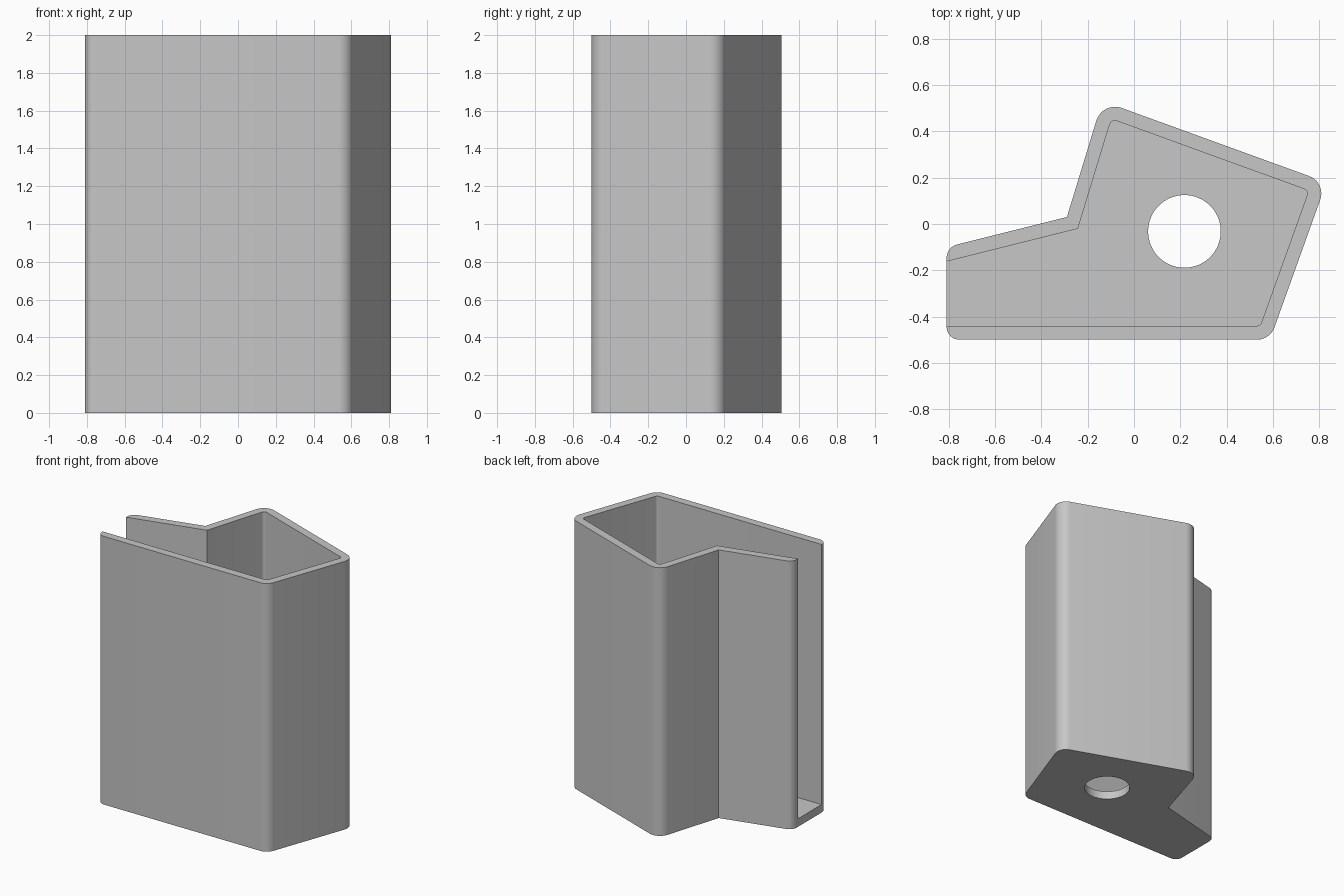
import bpy, math
from mathutils import Vector

cube = bpy.data.objects.get("Cube")
if cube:
    bpy.data.objects.remove(cube, do_unlink=True)

WALL = 0.06
HEIGHT = 2.0

grey = bpy.data.materials.new("plain grey")
grey.use_nodes = True
grey.diffuse_color = (0.57, 0.57, 0.57, 1)
grey.node_tree.nodes["Principled BSDF"].inputs["Base Color"].default_value = (0.57, 0.57, 0.57, 1)


def inset(points, d):
    """Move every side of a counter-clockwise outline inwards by d."""
    result = []
    for i, p in enumerate(points):
        a = (p - points[i - 1]).normalized()
        b = (points[(i + 1) % len(points)] - p).normalized()
        na, nb = Vector((-a.y, a.x)), Vector((-b.y, b.x))
        result.append(p + (na + nb) * d / (1 + na.dot(nb)))
    return result


def fillet(points, radii, steps=10):
    """Round each corner with its own radius; zero keeps it sharp."""
    result = []
    for i, p in enumerate(points):
        r = radii[i]
        if r == 0:
            result.append(p)
            continue
        a = (points[i - 1] - p).normalized()
        b = (points[(i + 1) % len(points)] - p).normalized()
        half = a.angle(b) / 2
        centre = p + (a + b).normalized() * r / math.sin(half)
        start = p + a * r / math.tan(half) - centre
        end = p + b * r / math.tan(half) - centre
        turn = math.pi - 2 * half
        for k in range(steps + 1):
            t = k / steps
            result.append(centre + (start * math.sin((1 - t) * turn)
                                    + end * math.sin(t * turn)) / math.sin(turn))
    return result


def prism(name, outline, z0, z1):
    n = len(outline)
    verts = [(p.x, p.y, z) for z in (z0, z1) for p in outline]
    faces = [list(range(n))[::-1], list(range(n, 2 * n))]
    faces += [(i, (i + 1) % n, (i + 1) % n + n, i + n) for i in range(n)]
    mesh = bpy.data.meshes.new(name)
    mesh.from_pydata(verts, [], faces)
    mesh.materials.append(grey)
    obj = bpy.data.objects.new(name, mesh)
    bpy.context.collection.objects.link(obj)
    return obj


def cut(target, cutter):
    cutter.hide_render = True
    mod = target.modifiers.new("cut", "BOOLEAN")
    mod.operation = "DIFFERENCE"
    mod.solver = "EXACT"
    mod.object = cutter
    bpy.context.view_layer.objects.active = target
    bpy.ops.object.modifier_apply(modifier=mod.name)
    bpy.data.objects.remove(cutter, do_unlink=True)


def corners(left):
    """Sharp outline, with the open end placed at x = left."""
    slant = 0.03 + 0.25 * (left + 0.29)
    return [Vector(p) for p in ((left, -0.5), (0.588, -0.5), (0.832, 0.18),
                                (-0.137, 0.532), (-0.29, 0.03), (left, slant))]


# Outer housing with rounded corners
housing = prism("housing", fillet(corners(-0.81), (0.055, 0.08, 0.08, 0.085, 0, 0.06)), 0, HEIGHT)

# Cavity, open at the top and the narrow end
cavity = prism("cavity_cutter", fillet(inset(corners(-1.2), WALL), (0, 0.02, 0.02, 0.025, 0, 0)),
               WALL, HEIGHT + 0.2)
cut(housing, cavity)

# Round hole through the floor
circle = [Vector((0.218 + 0.157 * math.cos(a), -0.032 + 0.157 * math.sin(a)))
          for a in (math.tau * k / 64 for k in range(64))]
cut(housing, prism("hole_cutter", circle, -0.2, WALL + 0.2))

# Smooth shading with sharp edges kept
bpy.ops.object.select_all(action="DESELECT")
housing.select_set(True)
bpy.context.view_layer.objects.active = housing
bpy.ops.object.shade_smooth_by_angle(angle=math.radians(30))
